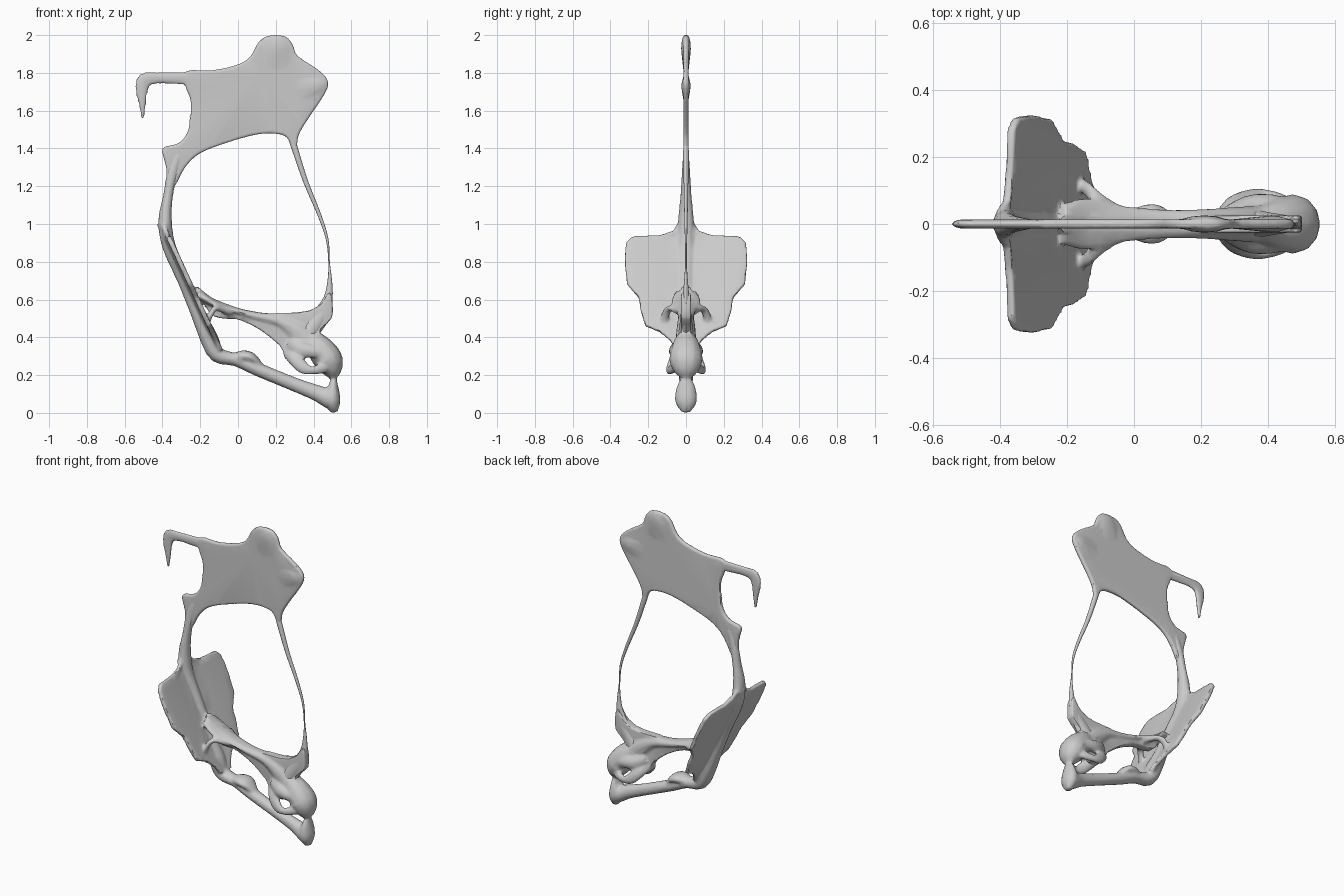
import bpy, bmesh, math
from mathutils import Vector

if "Cube" in bpy.data.objects:
    bpy.data.objects.remove(bpy.data.objects["Cube"])


def smooth_shade(ob, angle=40):
    bpy.ops.object.select_all(action='DESELECT')
    bpy.context.view_layer.objects.active = ob
    ob.select_set(True)
    bpy.ops.object.shade_smooth_by_angle(angle=math.radians(angle))


def finish(bm, name):
    bmesh.ops.recalc_face_normals(bm, faces=bm.faces[:])
    me = bpy.data.meshes.new(name)
    bm.to_mesh(me)
    bm.free()
    ob = bpy.data.objects.new(name, me)
    bpy.context.collection.objects.link(ob)
    smooth_shade(ob)
    return ob


def fuse(parts, name, voxel, keep):
    """Melt overlapping parts into one organic surface, then thin the mesh."""
    bpy.ops.object.select_all(action='DESELECT')
    for p in parts:
        p.select_set(True)
    ob = parts[0]
    bpy.context.view_layer.objects.active = ob
    bpy.ops.object.join()
    ob.name = ob.data.name = name
    m = ob.modifiers.new("remesh", 'REMESH')
    m.mode, m.voxel_size = 'VOXEL', voxel
    m = ob.modifiers.new("soften", 'SMOOTH')
    m.factor, m.iterations = .5, 4
    m = ob.modifiers.new("reduce", 'DECIMATE')
    m.ratio = keep
    for mod in list(ob.modifiers):
        bpy.ops.object.modifier_apply(modifier=mod.name)
    smooth_shade(ob, 45)
    return ob


def spline(pts, closed=False, sub=3):
    """Catmull-Rom through points of any dimension."""
    pts = [Vector(p) for p in pts]
    n, out = len(pts), []
    for i in range(n if closed else n - 1):
        def g(k):
            return pts[k % n] if closed else pts[max(0, min(n - 1, k))]
        a, b, c, d = g(i - 1), g(i), g(i + 1), g(i + 2)
        for s in range(sub):
            t = s / sub
            out.append(0.5 * (2 * b + (c - a) * t + (2 * a - 5 * b + 4 * c - d) * t ** 2
                              + (3 * b - a - 3 * c + d) * t ** 3))
    if not closed:
        out.append(pts[-1])
    return out


def bridge(bm, a, b):
    for i in range(len(a)):
        j = (i + 1) % len(a)
        bm.faces.new((a[i], a[j], b[j], b[i]))


def plate(name, outline, t):
    """Flat xz profile with half thickness t."""
    p = spline(outline, True)
    bm = bmesh.new()
    rings = [[bm.verts.new((q.x, y, q.y)) for q in p] for y in (-t, t)]
    bridge(bm, *rings)
    caps = [bm.faces.new(r) for r in rings]
    bmesh.ops.triangulate(bm, faces=caps, ngon_method='EAR_CLIP')
    return finish(bm, name)


def limb(name, stations, sides=12):
    """Sweep an ellipse; station = (x, y, z, in-plane radius, side radius)."""
    pos = spline([s[:3] for s in stations])
    rad = spline([s[3:] for s in stations])
    bm = bmesh.new()
    rings = []
    for i, c in enumerate(pos):
        t = (pos[min(i + 1, len(pos) - 1)] - pos[max(i - 1, 0)]).normalized()
        side = (Vector((0, 1, 0)) - t * t.y).normalized()
        up = t.cross(side)
        rn, rb = (max(r, 0.002) for r in rad[i])
        rings.append([bm.verts.new(c + up * rn * math.cos(k * math.tau / sides)
                                   + side * rb * math.sin(k * math.tau / sides))
                      for k in range(sides)])
    for a, b in zip(rings, rings[1:]):
        bridge(bm, a, b)
    bm.faces.new(rings[0])
    bm.faces.new(rings[-1])
    return finish(bm, name)


def flat(rows):
    return [(x, 0, z, a, b) for x, z, a, b in rows]


# upper crest: thin plate, hook, and slightly thickened corners
crest = [plate("crest_plate", [
    (-.27, 1.81), (-.15, 1.812), (-.02, 1.838), (.06, 1.88), (.11, 1.965), (.17, 1.998),
    (.25, 1.993), (.29, 1.95), (.315, 1.89), (.42, 1.82), (.475, 1.76), (.46, 1.69), (.36, 1.54),
    (.318, 1.46), (.308, 1.38), (.285, 1.41), (.25, 1.465), (.17, 1.48), (.08, 1.47), (-.06, 1.43),
    (-.2, 1.375), (-.28, 1.30), (-.335, 1.2), (-.375, 1.2), (-.38, 1.3), (-.4, 1.4),
    (-.32, 1.425), (-.27, 1.48), (-.25, 1.57), (-.25, 1.66), (-.275, 1.72)], 0.014)]
crest.append(limb("hook", flat([
    (-.22, 1.77, .04, .014), (-.33, 1.773, .033, .014), (-.43, 1.773, .03, .014),
    (-.495, 1.76, .042, .014), (-.51, 1.70, .032, .014), (-.506, 1.64, .02, .013), (-.505, 1.555, .006, .009)])))
crest.append(limb("top_knob", flat([(.21, 1.99, .045, .018), (.21, 1.93, .08, .026), (.2, 1.8, .1, .012)])))
crest.append(limb("corner_knob", flat([(.455, 1.75, .03, .016), (.41, 1.73, .06, .025), (.28, 1.70, .1, .012)])))
fuse(crest, "crest", .008, .12)

# stem running down into the lower bar, with its rounded tip
frame = [limb("stem_and_lower_bar", flat([
    (-.31, 1.385, .03, .014), (-.345, 1.28, .03, .022), (-.37, 1.15, .026, .03),
    (-.386, 1.02, .036, .042), (-.365, .88, .036, .045), (-.285, .70, .035, .04),
    (-.21, .52, .038, .045), (-.155, .40, .048, .055), (-.11, .308, .042, .05), (-.01, .28, .034, .042),
    (.1, .232, .036, .042), (.3, .15, .037, .036), (.42, .104, .043, .04), (.485, .075, .052, .054),
    (.52, .06, .032, .038)]))]
frame.append(limb("bar_bump", flat([
    (-.03, .285, .025, .03), (.02, .30, .03, .056), (.07, .293, .028, .06), (.12, .25, .015, .03)])))
frame.append(limb("bar_tip", flat([
    (.51, .003, .018, .022), (.502, .05, .04, .055), (.5, .1, .04, .058), (.505, .15, .024, .045),
    (.506, .185, .016, .028), (.505, .23, .025, .03)])))

# broad wing plate across the stem
bm = bmesh.new()
rows = [(1.0, .045), (.96, .07), (.94, .14), (.932, .285), (.90, .318), (.80, .325), (.68, .312),
        (.61, .25), (.54, .24), (.46, .215), (.43, .14), (.385, .085), (.33, .05)]
cols = 12
grid = []
for z, w in rows:
    us = [k / cols * 2 - 1 for k in range(cols + 1)]
    xs = [-.367 + (.93 - z) * .46 - .02 * (1 - abs(u)) ** 2 for u in us]
    grid.append([[bm.verts.new((x + d, u * w, z + d * .4)) for u, x in zip(us, xs)] for d in (-.012, .012)])
loops = [g[0] + g[1][::-1] for g in grid]
for a, b in zip(loops, loops[1:]):
    bridge(bm, a, b)
bm.faces.new(loops[0])
bm.faces.new(loops[-1])
frame.append(finish(bm, "wing_plate"))

# web closing the bottom of the loop
frame.append(plate("lower_web", [
    (-.22, .67), (-.14, .61), (0, .556), (.1, .533), (.2, .525), (.37, .54), (.44, .58), (.485, .64),
    (.5, .58), (.495, .50), (.43, .43), (.47, .38), (.44, .31), (.37, .31), (.34, .26), (.29, .28),
    (.25, .285), (.235, .34), (.17, .40), (.1, .45), (0, .495), (-.08, .50), (-.15, .53)], 0.026))
frame.append(limb("web_ridge", flat([
    (-.215, .635, .025, .06), (-.14, .585, .022, .08), (-.03, .545, .018, .056), (.1, .51, .024, .044),
    (.22, .485, .036, .046), (.31, .43, .06, .052), (.37, .38, .055, .055)])))

# rounded head
frame.append(limb("head", flat([
    (.33, .42, .02, .02), (.37, .395, .05, .05), (.425, .35, .07, .075), (.475, .285, .078, .089),
    (.495, .235, .062, .073), (.503, .20, .037, .047), (.505, .18, .012, .017)])))

# cheek arches, brows and wing struts on both sides
for s in (1, -1):
    frame.append(limb("cheek_arch", [
        (.27, s * .02, .32, .035, .025), (.30, s * .06, .285, .036, .024), (.345, s * .083, .24, .034, .02),
        (.39, s * .087, .225, .022, .017), (.44, s * .07, .235, .028, .02), (.47, s * .05, .25, .03, .02)]))
    frame.append(limb("brow", [
        (.28, s * .02, .37, .04, .03), (.34, s * .055, .335, .042, .03), (.40, s * .06, .325, .034, .03),
        (.45, s * .05, .31, .03, .03)]))
    frame.append(limb("wing_strut", [
        (-.04, s * .03, .53, .018, .02), (-.11, s * .075, .555, .016, .022),
        (-.14, s * .105, .53, .014, .022), (-.165, s * .12, .47, .014, .022)]))
fuse(frame, "wing_head_and_bar", .008, .15)

# thin front rod, flaring into the lower web
limb("front_rod", flat([
    (.285, 1.45, .018, .012), (.31, 1.37, .016, .015), (.36, 1.22, .013, .012), (.43, 1.05, .010, .009),
    (.472, .92, .007, .006), (.482, .80, .004, .004), (.486, .70, .012, .01), (.478, .61, .024, .018),
    (.45, .53, .045, .027), (.40, .46, .05, .035), (.36, .40, .05, .045)]))
